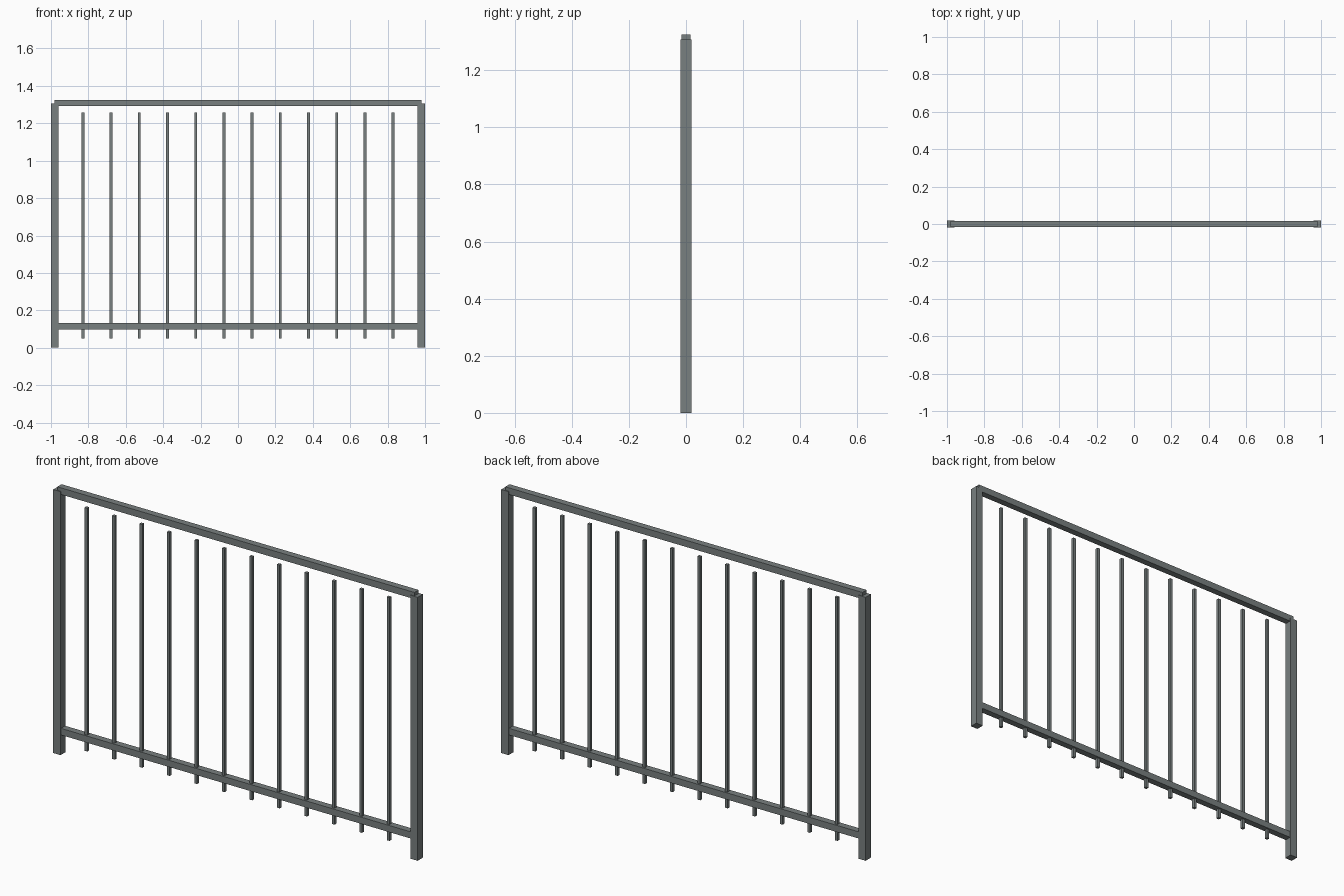
import bpy, bmesh
from mathutils import Matrix, Vector

if "Cube" in bpy.data.objects:
    bpy.data.objects.remove(bpy.data.objects["Cube"])

steel = bpy.data.materials.new("grey_steel")
steel.diffuse_color = (0.19, 0.215, 0.215, 1)
steel.use_nodes = True
steel.node_tree.nodes["Principled BSDF"].inputs["Base Color"].default_value = steel.diffuse_color


def bar(name, lo, hi):
    """Square-section bar spanning two opposite corners."""
    lo, hi = Vector(lo), Vector(hi)
    bm = bmesh.new()
    bmesh.ops.create_cube(bm, size=1, matrix=Matrix.Diagonal((*(hi - lo), 1)))
    mesh = bpy.data.meshes.new(name)
    bm.to_mesh(mesh)
    bm.free()
    mesh.materials.append(steel)
    obj = bpy.data.objects.new(name, mesh)
    obj.location = (lo + hi) / 2
    bpy.context.collection.objects.link(obj)


POST, RAIL, ROD = 0.02, 0.0165, 0.0075   # half widths
POST_X = 0.98
ROD_COUNT = 12

# End posts
for side, x in (("left", -POST_X), ("right", POST_X)):
    bar(side + "_post", (x - POST, -POST, 0), (x + POST, POST, 1.307))

# Top rail resting across the posts, and bottom rail between them
for name, z in (("top_rail", 1.308), ("bottom_rail", 0.115)):
    bar(name, (-POST_X, -RAIL, z - RAIL), (POST_X, RAIL, z + RAIL))

# Evenly spaced rods passing through the bottom rail
step = 2 * POST_X / (ROD_COUNT + 1)
for i in range(ROD_COUNT):
    x = -POST_X + step * (i + 1)
    bar(f"rod_{i + 1}", (x - ROD, -ROD, 0.05), (x + ROD, ROD, 1.257))
